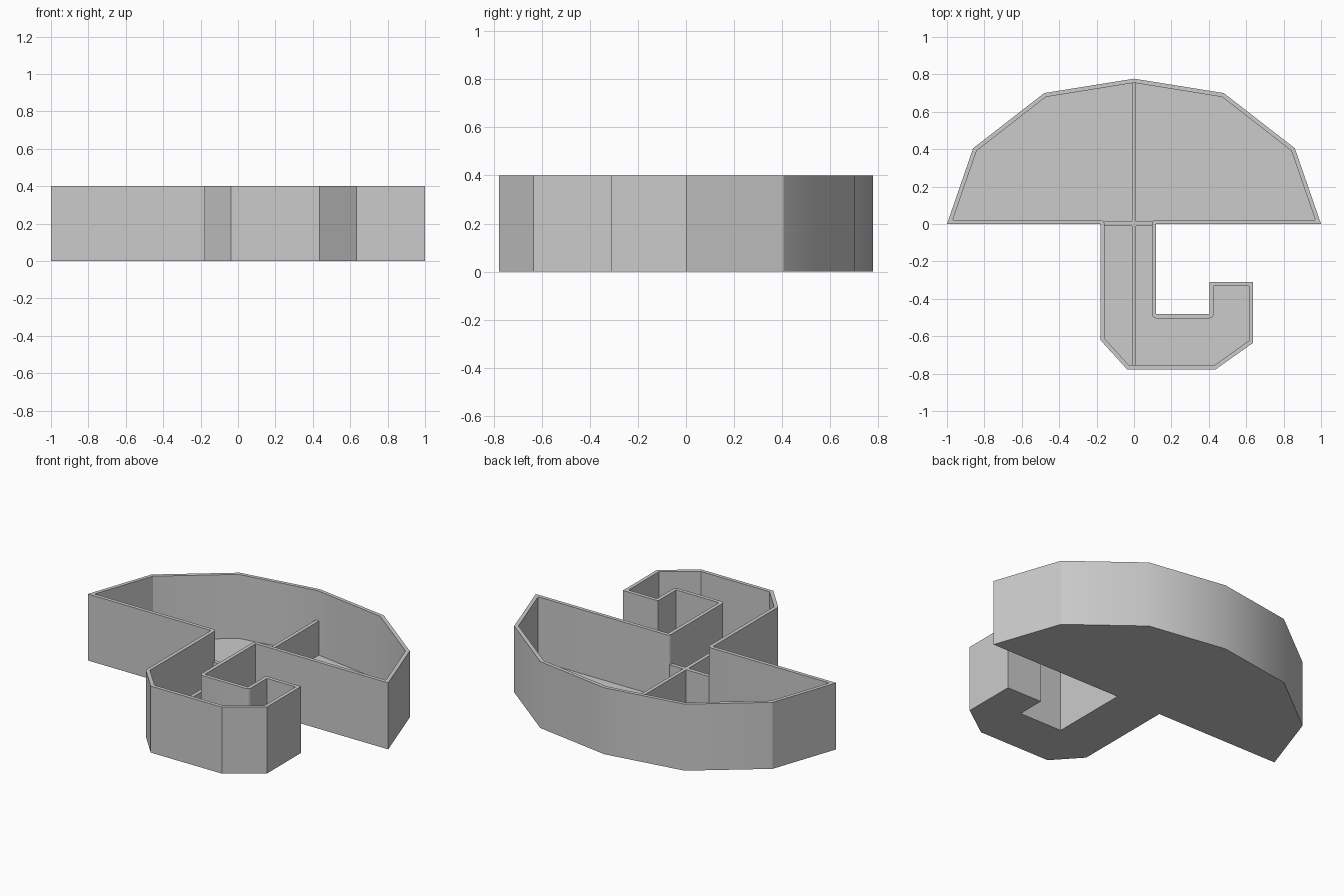
import bpy, bmesh, math
from mathutils import Vector

cube = bpy.data.objects.get("Cube")
if cube:
    bpy.data.objects.remove(cube, do_unlink=True)

HEIGHT, FLOOR, WALL, DIVIDER = 0.4, 0.015, 0.022, 0.22

grey = bpy.data.materials.new("light grey")
grey.use_nodes = True
grey.diffuse_color = (0.6, 0.6, 0.6, 1)
grey.node_tree.nodes["Principled BSDF"].inputs["Base Color"].default_value = grey.diffuse_color


def finish(name, bm):
    bmesh.ops.recalc_face_normals(bm, faces=bm.faces)
    mesh = bpy.data.meshes.new(name)
    bm.to_mesh(mesh)
    bm.free()
    mesh.materials.append(grey)
    obj = bpy.data.objects.new(name, mesh)
    bpy.context.collection.objects.link(obj)
    return obj


def inset_corners(points, t, steps=5):
    """Inner points for each outline corner: a mitre, or an arc where the outline turns inward."""
    corners = []
    for i, p in enumerate(points):
        a = (p - points[i - 1]).normalized()
        b = (points[(i + 1) % len(points)] - p).normalized()
        na, nb = Vector((-a.y, a.x)), Vector((-b.y, b.x))
        if a.x * b.y - a.y * b.x > 0:
            corners.append([p + (na + nb) * t / (1 + na.dot(nb))])
        else:
            corners.append([p + na.lerp(nb, k / steps).normalized() * t for k in range(steps + 1)])
    return corners


# Umbrella outline, counter-clockwise: hook handle, then canopy
handle = [(-.18, 0), (-.18, -.62), (-.037, -.777), (.437, -.777), (.637, -.635),
          (.637, -.31), (.403, -.31), (.403, -.482), (.118, -.482), (.118, 0)]
half_canopy = [(1, 0), (.86, .405), (.48, .7)]
canopy = half_canopy + [(0, .777)] + [(-x, y) for x, y in reversed(half_canopy)]
outline = [Vector(p) for p in handle + canopy]
corners = inset_corners(outline, WALL)

# Tray: base, outer walls, rim, inner walls and floor
bm = bmesh.new()
low = [bm.verts.new((p.x, p.y, 0)) for p in outline]
top = [bm.verts.new((p.x, p.y, HEIGHT)) for p in outline]
rim = [[bm.verts.new((p.x, p.y, HEIGHT)) for p in c] for c in corners]
n = len(outline)
for i in range(n):
    j = (i + 1) % n
    bm.faces.new((low[i], low[j], top[j], top[i]))
    bm.faces.new((top[i], top[j], rim[j][0], rim[i][-1]))
    for u, v in zip(rim[i], rim[i][1:]):
        bm.faces.new((top[i], v, u))
inner = [v for c in rim for v in c]
ground = [bm.verts.new((v.co.x, v.co.y, FLOOR)) for v in inner]
for i in range(len(inner)):
    j = (i + 1) % len(inner)
    bm.faces.new((inner[i], inner[j], ground[j], ground[i]))
bm.faces.new(ground)
bm.faces.new(list(reversed(low)))
tray = finish("umbrella_tray", bm)
bpy.context.view_layer.objects.active = tray
tray.select_set(True)
bpy.ops.object.shade_smooth_by_angle(angle=math.radians(30))
tray.select_set(False)


# Low dividers: one along the shaft, one crossing below the canopy
def divider(name, x0, x1, y0, y1):
    bm = bmesh.new()
    bmesh.ops.create_cube(bm, size=1)
    z0 = FLOOR / 2
    for v in bm.verts:
        v.co = (x1 if v.co.x > 0 else x0, y1 if v.co.y > 0 else y0,
                DIVIDER if v.co.z > 0 else z0)
    finish(name, bm)


divider("long_divider", -.011, .011, -.76, .76)
divider("cross_divider_right", -.165, -.011, -.01, .014)
divider("cross_divider_left", .011, .103, -.01, .014)
